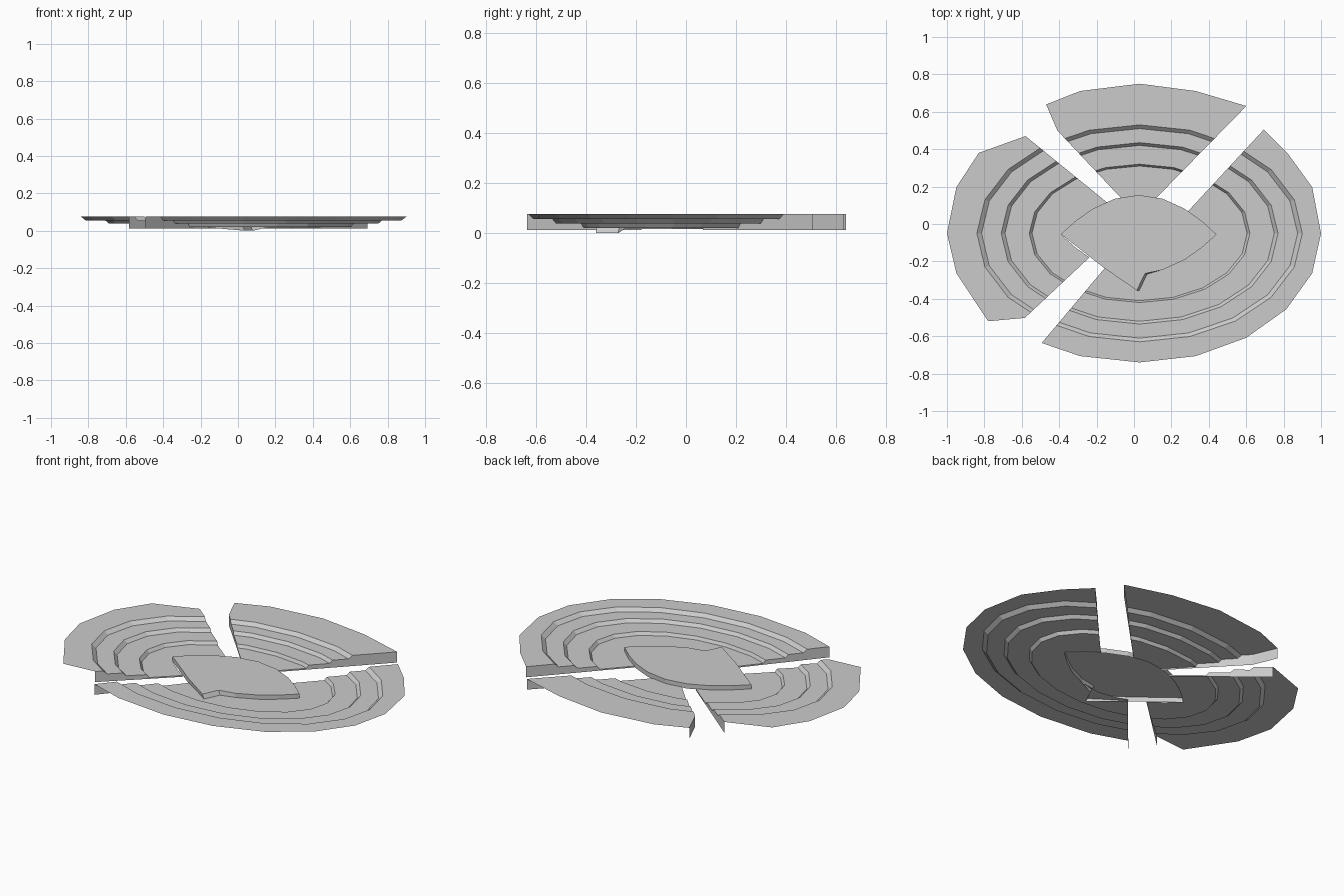
import bpy, bmesh, math
from mathutils import Vector

if "Cube" in bpy.data.objects:
    bpy.data.objects.remove(bpy.data.objects["Cube"])

N = 20                      # segments of a full turn
CX, CY = 0.03, -0.05        # common centre of the terraces
# terrace steps: x radius, y radius, height
STEPS = [(0.575, 0.36, 0.02), (0.59, 0.37, 0.038),
         (0.72, 0.47, 0.038), (0.74, 0.485, 0.056),
         (0.845, 0.56, 0.056), (0.87, 0.58, 0.075)]
SKIRT_Z = 0.012


def lens(t):
    """Pointed oval outline of the central platform."""
    c = math.cos(t)
    side = 1 if math.sin(t) > 0 else -1
    return 0.025 + 0.415 * c, -0.055 + side * 0.21 * (1 - c * c)


def profile(i, rim):
    """Points from the platform edge out to the rim at segment i."""
    t = 2 * math.pi * i / N
    c, s = math.cos(t), math.sin(t)
    pts = [(*lens(t), 0.02)]
    pts += [(CX + rx * c, CY + ry * s, z) for rx, ry, z in STEPS]
    x = CX + (0.97 if c > 0 else 1.03) * c
    y = CY + (0.80 if s > 0 else 0.69) * s
    pts.append((*rim.get(i % N, (x, y)), 0.075))
    return pts


def add_object(name, bm):
    me = bpy.data.meshes.new(name)
    bm.to_mesh(me)
    bm.free()
    ob = bpy.data.objects.new(name, me)
    bpy.context.collection.objects.link(ob)
    return ob


def terrace(name, first, last, cuts_start, cuts_end, keep_start, keep_end, rim):
    """Stepped sector, trimmed along straight lines, with skirts on the cuts."""
    bm = bmesh.new()
    cols = [[bm.verts.new(p) for p in profile(i, rim)]
            for i in range(first, last + 1)]
    tag = bm.faces.layers.int.new("half")
    mid = len(cols) // 2
    for k, (a, b) in enumerate(zip(cols, cols[1:])):
        for j in range(len(a) - 1):
            f = bm.faces.new((a[j], a[j + 1], b[j + 1], b[j]))
            f[tag] = 0 if k < mid else 1
    planes = []
    for half, cuts, keep in ((0, cuts_start, keep_start), (1, cuts_end, keep_end)):
        for p, q in zip(cuts, cuts[1:]):
            co = Vector((*p, 0))
            no = Vector((p[1] - q[1], q[0] - p[0], 0)).normalized()
            if no.dot(Vector((*keep, 0)) - co) > 0:
                no = -no
            faces = [f for f in bm.faces if f[tag] == half]
            geom = set(faces)
            for f in faces:
                geom.update(f.edges)
                geom.update(f.verts)
            bmesh.ops.bisect_plane(bm, geom=list(geom), dist=1e-5, plane_co=co,
                                   plane_no=no, clear_outer=True)
            planes.append((co, no))
    # skirts hanging from the trimmed edges
    edges = [e for e in bm.edges if e.is_boundary and any(
        all(abs(no.dot(v.co - co)) < 1e-4 for v in e.verts) for co, no in planes)]
    new = bmesh.ops.extrude_edge_only(bm, edges=edges)["geom"]
    for v in new:
        if isinstance(v, bmesh.types.BMVert):
            v.co.z = SKIRT_Z
    return add_object(name, bm)


# three terraces separated by aisles
terrace("back_terrace", 2, 8,
        [(0.12, 0.14), (0.60, 0.63)],
        [(-0.08, 0.15), (-0.41, 0.50), (-0.47, 0.64)],
        (0.03, 0.4), (0.03, 0.4), {3: (0.62, 0.625)})
terrace("left_terrace", 6, 14,
        [(-0.15, 0.12), (-0.58, 0.47)],
        [(-0.24, -0.18), (-0.56, -0.48)],
        (-0.7, 0.0), (-0.7, 0.0),
        {7: (-0.58, 0.47), 8: (-0.83, 0.38), 12: (-0.78, -0.52), 13: (-0.56, -0.50)})
terrace("front_right_terrace", 12, 23,
        [(-0.16, -0.24), (-0.48, -0.62)],
        [(0.30, 0.08), (0.68, 0.49)],
        (0.0, -0.6), (0.8, 0.0), {2: (0.82, 0.38)})

# central platform: lens with a straight front-left edge and a tongue
outline = [lens(2 * math.pi * i / N) for i in range(0, 11)]
outline += [(-0.16, -0.235), (0.015, -0.355), (0.058, -0.265)]
outline += [lens(2 * math.pi * i / N) for i in range(16, 20)]
bm = bmesh.new()
top = [bm.verts.new((x, y, 0.045)) for x, y in outline]
low = []
for k, (x, y) in enumerate(outline):
    tongue = k in (12, 13)
    low.append(bm.verts.new((x + 0.022 * tongue, y - 0.005 * tongue,
                             0.0 if tongue else 0.017)))
bm.faces.new(top)
for k in range(len(top)):
    n = (k + 1) % len(top)
    bm.faces.new((top[k], low[k], low[n], top[n]))
add_object("platform", bm)
